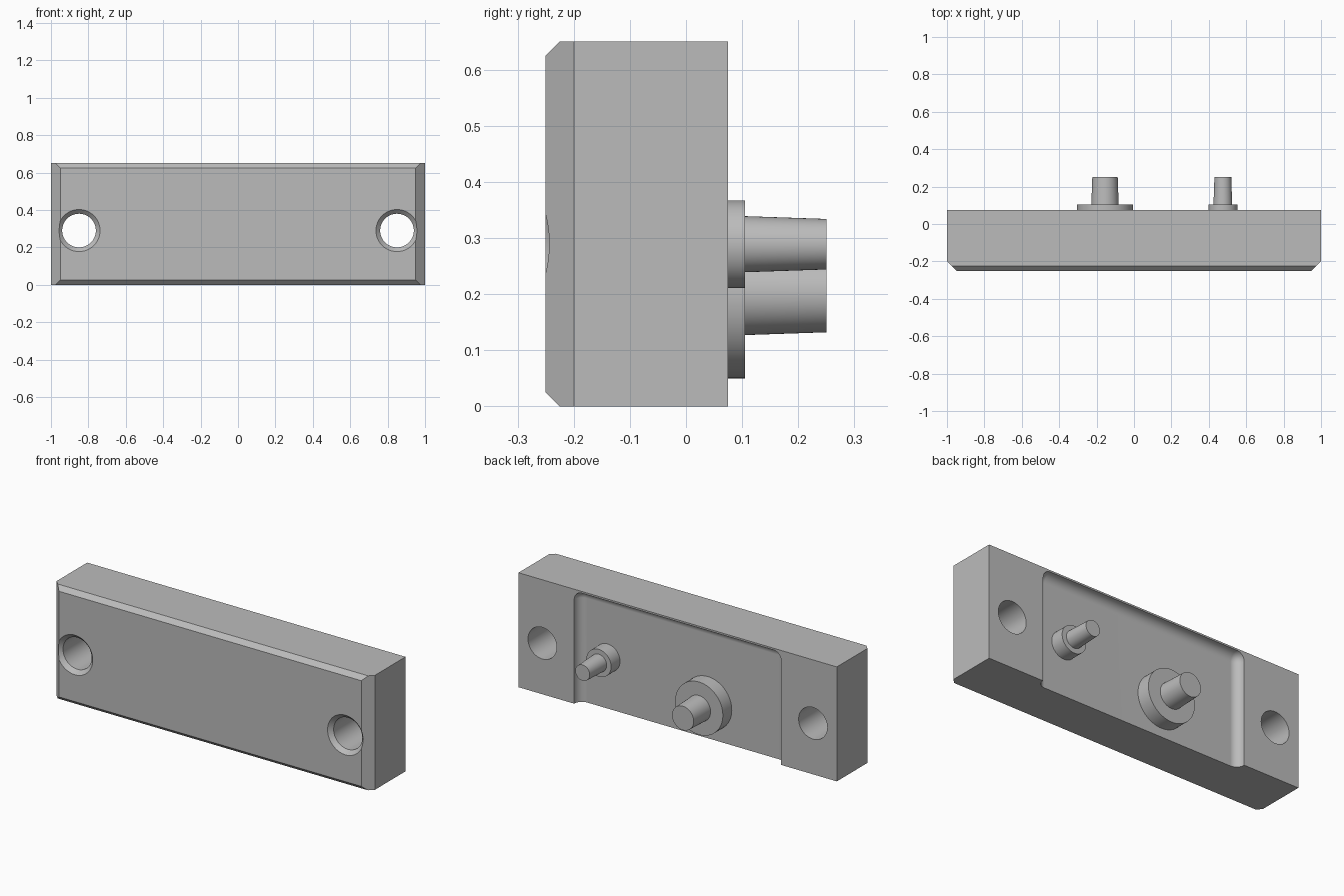
import bpy, bmesh, math
from mathutils import Vector

cube = bpy.data.objects.get("Cube")
if cube:
    bpy.data.objects.remove(cube, do_unlink=True)

GREY = (0.5, 0.5, 0.5, 1)
mat = bpy.data.materials.new("plain grey")
mat.use_nodes = True
mat.diffuse_color = GREY
mat.node_tree.nodes["Principled BSDF"].inputs["Base Color"].default_value = GREY


def finish(name, bm):
    bmesh.ops.recalc_face_normals(bm, faces=bm.faces)
    mesh = bpy.data.meshes.new(name)
    bm.to_mesh(mesh)
    bm.free()
    mesh.materials.append(mat)
    obj = bpy.data.objects.new(name, mesh)
    bpy.context.collection.objects.link(obj)
    return obj


def box(lo, hi):
    lo, hi = Vector(lo), Vector(hi)
    bm = bmesh.new()
    bmesh.ops.create_cube(bm, size=1)
    bmesh.ops.scale(bm, vec=hi - lo, verts=bm.verts)
    bmesh.ops.translate(bm, vec=(lo + hi) / 2, verts=bm.verts)
    return bm


def turned(name, x, z, profile, sides=64):
    """Solid of revolution about a y-axis line, from (radius, y) pairs."""
    bm = bmesh.new()
    rings = []
    for r, y in profile:
        angles = [math.tau * i / sides for i in range(sides)]
        rings.append([bm.verts.new((x + r * math.cos(a), y, z + r * math.sin(a)))
                      for a in angles])
    for a, b in zip(rings, rings[1:]):
        for i in range(sides):
            j = (i + 1) % sides
            bm.faces.new((a[i], a[j], b[j], b[i]))
    bm.faces.new(rings[0])
    bm.faces.new(rings[-1])
    return finish(name, bm)


def activate(obj):
    bpy.ops.object.select_all(action='DESELECT')
    obj.select_set(True)
    bpy.context.view_layer.objects.active = obj


def cut(obj, cutter):
    mod = obj.modifiers.new("cut", 'BOOLEAN')
    mod.operation = 'DIFFERENCE'
    mod.solver = 'EXACT'
    mod.object = cutter
    activate(obj)
    bpy.ops.object.modifier_apply(modifier=mod.name)
    bpy.data.objects.remove(cutter, do_unlink=True)


def smooth(obj):
    activate(obj)
    bpy.ops.object.shade_smooth_by_angle(angle=math.radians(25))
    mod = obj.modifiers.new("even_normals", 'WEIGHTED_NORMAL')
    mod.keep_sharp = True


# Block with chamfered front edges
bm = box((-1, -0.25, 0), (1, 0.075, 0.65))
chamfers = [((0.95, -0.25, 0), (1, -1, 0)), ((-0.95, -0.25, 0), (-1, -1, 0)),
            ((0, -0.25, 0.625), (0, -1, 1)), ((0, -0.25, 0.025), (0, -1, -1))]
for point, normal in chamfers:
    geom = bm.verts[:] + bm.edges[:] + bm.faces[:]
    res = bmesh.ops.bisect_plane(bm, geom=geom, plane_co=point,
                                 plane_no=Vector(normal).normalized(), clear_outer=True)
    rim = [e for e in res["geom_cut"] if isinstance(e, bmesh.types.BMEdge)]
    bmesh.ops.holes_fill(bm, edges=rim)
block = finish("block", bm)

# Rounded recess in the back, open at the bottom
bm = box((-0.65, 0.025, -0.3), (0.65, 0.3, 0.64))
bmesh.ops.bevel(bm, geom=bm.edges[:], offset=0.048, segments=8, profile=0.5,
                affect='EDGES')
cut(block, finish("recess_cutter", bm))

# Countersunk screw holes
for x in (-0.85, 0.85):
    cut(block, turned("hole_cutter", x, 0.29,
                      [(0.1325, -0.27), (0.09, -0.2275), (0.09, 0.12)]))
smooth(block)

# Tapered pins on round collars
for name, x, z, collar, base, tip in (("large_pin", -0.155, 0.2, 0.15, 0.073, 0.068),
                                      ("small_pin", 0.475, 0.289, 0.078, 0.05, 0.045)):
    smooth(turned(name, x, z, [(collar, 0.02), (collar, 0.105),
                               (base, 0.105), (tip, 0.25)]))
